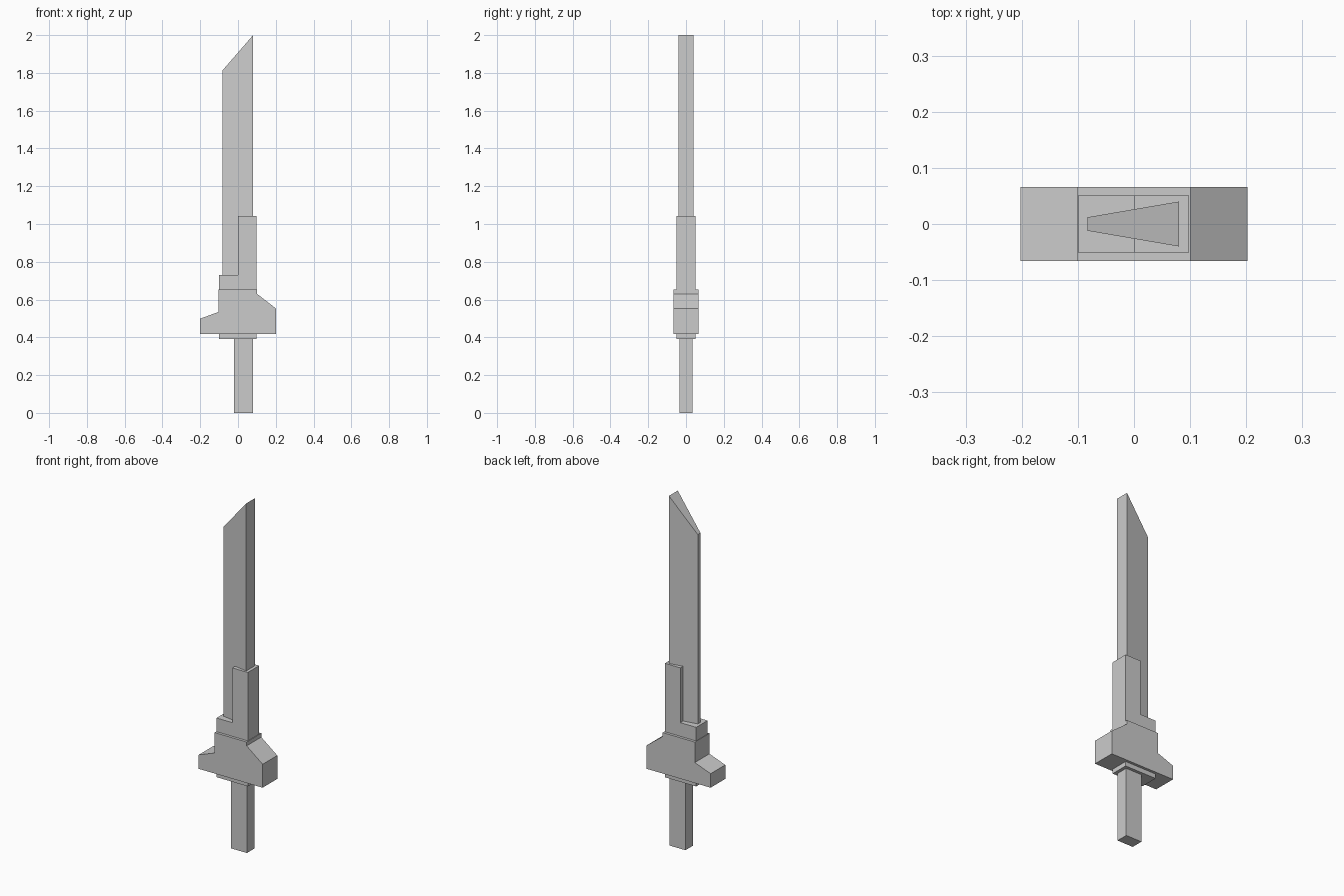
import bpy
import bmesh

if "Cube" in bpy.data.objects:
    bpy.data.objects.remove(bpy.data.objects["Cube"])


def prism(name, profile, half_depth):
    """Extrude an (x, z) profile symmetrically along y.
    half_depth is a function of x, so parts can taper towards an edge."""
    bm = bmesh.new()
    front = [bm.verts.new((x, -half_depth(x), z)) for x, z in profile]
    back = [bm.verts.new((x, half_depth(x), z)) for x, z in profile]
    bm.faces.new(front)
    bm.faces.new(back[::-1])
    n = len(profile)
    for i in range(n):
        j = (i + 1) % n
        bm.faces.new((front[j], front[i], back[i], back[j]))
    bmesh.ops.recalc_face_normals(bm, faces=bm.faces)
    mesh = bpy.data.meshes.new(name)
    bm.to_mesh(mesh)
    bm.free()
    obj = bpy.data.objects.new(name, mesh)
    bpy.context.collection.objects.link(obj)
    return obj


# Grip, set off centre towards the spine
prism("grip", [(-0.02, 0), (0.08, 0), (0.08, 0.392), (-0.02, 0.392)],
      lambda x: 0.034)

# Stepped collar running through the guard and up the spine
prism("collar", [(-0.1, 0.392), (0.098, 0.392), (0.098, 1.043),
                 (0, 1.043), (0, 0.73), (-0.1, 0.73)],
      lambda x: 0.051)

# Guard with uneven sloped shoulders
prism("guard", [(-0.202, 0.418), (0.202, 0.418), (0.202, 0.552),
                (0.101, 0.63), (0.101, 0.652), (-0.102, 0.652),
                (-0.102, 0.535), (-0.202, 0.498)],
      lambda x: 0.066)

# Blade with slanted tip, wide at the spine and thin at the cutting edge
prism("blade", [(-0.083, 0.73), (0.08, 0.73), (0.08, 2.0), (-0.083, 1.812)],
      lambda x: 0.012 if x < 0 else 0.04)
